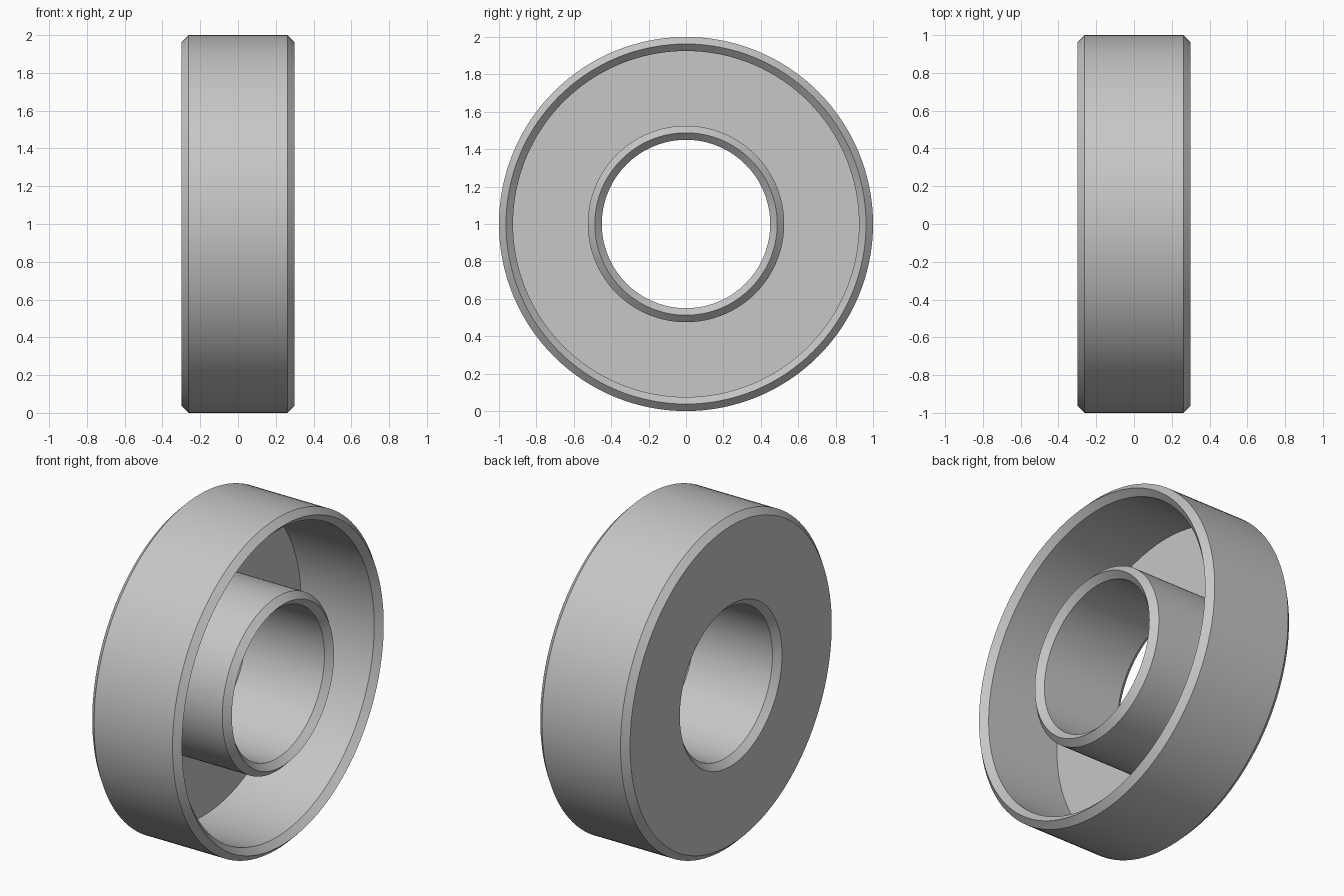
import bpy
import bmesh
from math import cos, sin, tau, radians

default = bpy.data.objects.get("Cube")
if default:
    bpy.data.objects.remove(default, do_unlink=True)

SEGMENTS = 128
HALF = 0.3           # half of the width along x
BEVEL = 0.0375       # chamfer size
WALL = 2 * BEVEL     # wall thickness
OUTER = 1.0          # outer radius
BORE = 0.45          # radius of the centre hole

grey = bpy.data.materials.new("light_grey")
grey.use_nodes = True
colour = (0.57, 0.57, 0.57, 1)
grey.diffuse_color = colour
grey.node_tree.nodes["Principled BSDF"].inputs["Base Color"].default_value = colour


def lathe_x(name, profile, centre_z):
    """Revolve a closed (x, radius) outline around the x axis."""
    bm = bmesh.new()
    rings = []
    for i in range(SEGMENTS):
        a = tau * i / SEGMENTS
        rings.append([bm.verts.new((x, r * sin(a), r * cos(a))) for x, r in profile])
    n = len(profile)
    for i, ring in enumerate(rings):
        after = rings[(i + 1) % SEGMENTS]
        for j in range(n):
            k = (j + 1) % n
            bm.faces.new((ring[j], ring[k], after[k], after[j]))
    bmesh.ops.recalc_face_normals(bm, faces=bm.faces)
    mesh = bpy.data.meshes.new(name)
    bm.to_mesh(mesh)
    bm.free()
    mesh.materials.append(grey)
    obj = bpy.data.objects.new(name, mesh)
    obj.location.z = centre_z
    bpy.context.collection.objects.link(obj)
    return obj


edge = HALF - BEVEL
floor = -HALF + WALL
profile = [
    # closed back plate and outer rim, ending in a pointed lip
    (-HALF, OUTER - BEVEL), (-edge, OUTER), (edge, OUTER),
    (HALF, OUTER - BEVEL), (edge, OUTER - WALL),
    # cavity floor
    (floor, OUTER - WALL), (floor, BORE + WALL),
    # hub tube with the same lip, and the chamfered bore
    (edge, BORE + WALL), (HALF, BORE + BEVEL), (edge, BORE),
    (-edge, BORE), (-HALF, BORE + BEVEL),
]
wheel = lathe_x("ring_with_hub", profile, OUTER)

bpy.ops.object.select_all(action='DESELECT')
wheel.select_set(True)
bpy.context.view_layer.objects.active = wheel
bpy.ops.object.shade_smooth_by_angle(angle=radians(30))
